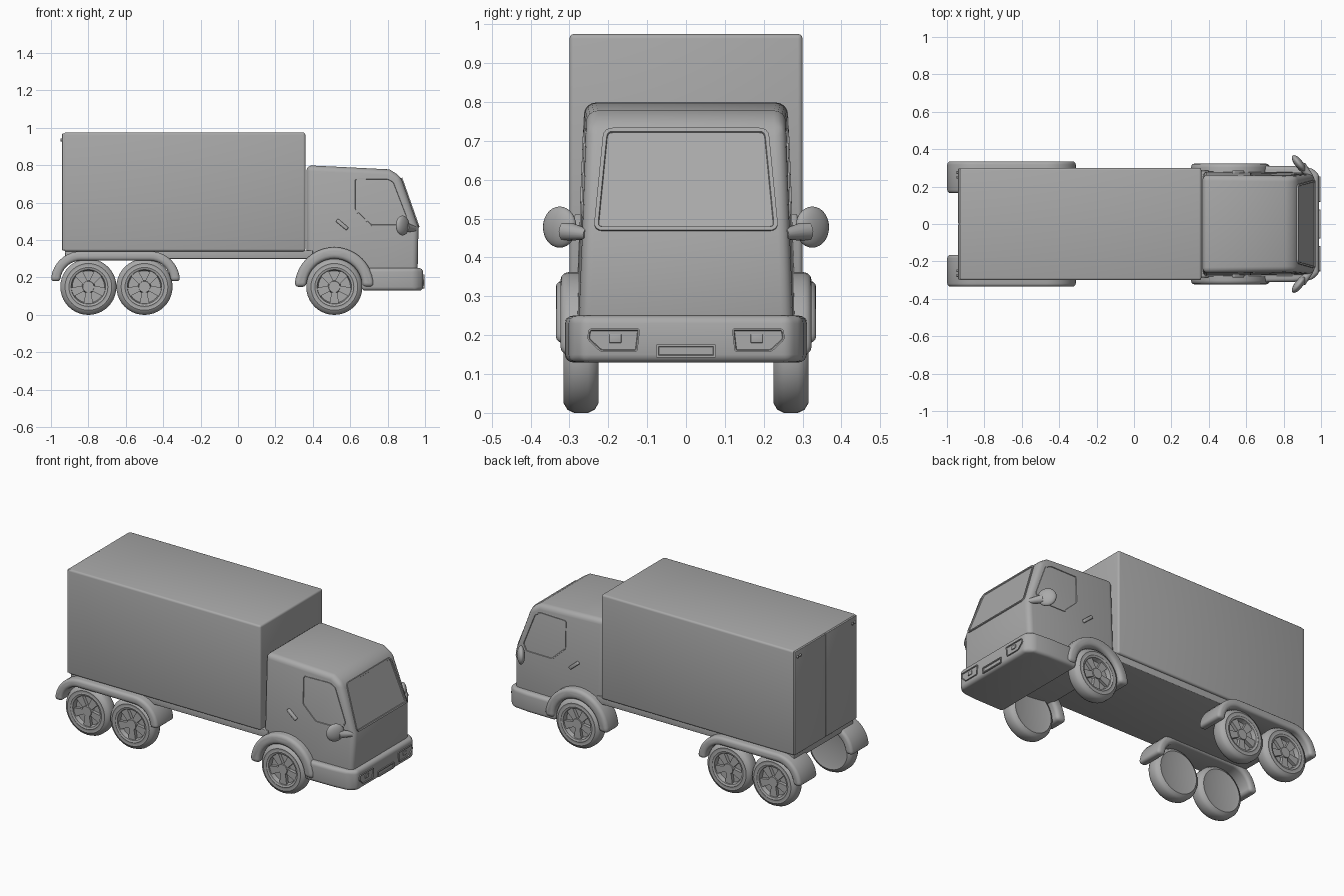
import bpy, bmesh, math
from mathutils import Vector, Matrix

cube = bpy.data.objects.get("Cube")
if cube:
    bpy.data.objects.remove(cube, do_unlink=True)

grey = bpy.data.materials.new("plain_grey")
grey.use_nodes = True
GREY = (0.4, 0.4, 0.4, 1)
grey.diffuse_color = GREY
for node in grey.node_tree.nodes:
    if node.type == 'BSDF_PRINCIPLED':
        node.inputs["Base Color"].default_value = GREY


def finish(name, bm, bevel=0, segments=3, matrix=None):
    """Bevel the hard edges, then turn the bmesh into a shaded object."""
    bmesh.ops.recalc_face_normals(bm, faces=bm.faces)
    if bevel:
        hard = [e for e in bm.edges if e.is_manifold and e.calc_face_angle(0) > math.radians(30)]
        bmesh.ops.bevel(bm, geom=hard, offset=bevel, segments=segments,
                        profile=0.5, affect='EDGES', clamp_overlap=True)
    if matrix:
        bm.transform(matrix)
    mesh = bpy.data.meshes.new(name)
    bm.to_mesh(mesh)
    bm.free()
    mesh.materials.append(grey)
    obj = bpy.data.objects.new(name, mesh)
    bpy.context.collection.objects.link(obj)
    bpy.ops.object.select_all(action='DESELECT')
    obj.select_set(True)
    bpy.context.view_layer.objects.active = obj
    bpy.ops.object.shade_smooth_by_angle(angle=math.radians(40))
    return obj


def loft(bm, first, second):
    """Close two matching outlines into a solid."""
    a = [bm.verts.new(p) for p in first]
    b = [bm.verts.new(p) for p in second]
    bm.faces.new(a)
    bm.faces.new(b[::-1])
    for i in range(len(a)):
        j = (i + 1) % len(a)
        bm.faces.new((a[i], b[i], b[j], a[j]))


def side_prism(name, outline, y0, y1, bevel):
    bm = bmesh.new()
    loft(bm, [(x, y0, z) for x, z in outline], [(x, y1, z) for x, z in outline])
    return finish(name, bm, bevel)


def block(name, x0, x1, y0, y1, z0, z1, bevel):
    return side_prism(name, [(x0, z0), (x1, z0), (x1, z1), (x0, z1)], y0, y1, bevel)


def arc(cx, cz, r, start, end, steps):
    angles = [math.radians(start + (end - start) * i / steps) for i in range(steps + 1)]
    return [(cx + r * math.cos(a), cz + r * math.sin(a)) for a in angles]


def rounded(points, r):
    """Soften the corners of a 3D outline."""
    result = []
    for i, p in enumerate(points):
        before, p, after = Vector(points[i - 1]), Vector(p), Vector(points[(i + 1) % len(points)])
        a = p + (before - p).normalized() * r
        b = p + (after - p).normalized() * r
        for t in (0, 0.25, 0.5, 0.75, 1):
            result.append(a * (1 - t) ** 2 + p * 2 * t * (1 - t) + b * t * t)
    return result


def framed_panel(name, points, outward, corner, rim, height=0.006):
    """Raised rounded frame around a recessed pane."""
    bm = bmesh.new()
    face = bm.faces.new([bm.verts.new(p) for p in rounded(points, corner)])
    face.normal_update()
    if face.normal.dot(Vector(outward)) < 0:
        face.normal_flip()
    normal = face.normal.copy()
    bmesh.ops.translate(bm, verts=bm.verts, vec=normal * -0.004)
    top = bmesh.ops.extrude_face_region(bm, geom=[face], use_keep_orig=True)['geom']
    bmesh.ops.translate(bm, verts=[g for g in top if isinstance(g, bmesh.types.BMVert)],
                        vec=normal * (0.004 + height))
    pane = [g for g in top if isinstance(g, bmesh.types.BMFace)][0]
    bmesh.ops.recalc_face_normals(bm, faces=bm.faces)
    bmesh.ops.inset_individual(bm, faces=[pane], thickness=rim, depth=0)
    bmesh.ops.inset_individual(bm, faces=[pane], thickness=0.002, depth=-0.005)
    return finish(name, bm)


# Cargo body, floor and rear doors
block("cargo_box", -0.932, 0.36, -0.30, 0.30, 0.34, 0.975, 0.012)
block("cargo_floor", -0.925, 0.40, -0.285, 0.285, 0.30, 0.345, 0.004)
for s, label in ((1, "left"), (-1, "right")):
    block(label + "_rear_door", -0.94, -0.92, s * 0.002, s * 0.296, 0.345, 0.97, 0.003)
    for i, y in enumerate((0.25, 0.275)):
        bm = bmesh.new()
        bmesh.ops.create_cone(bm, cap_ends=True, segments=16, radius1=0.009, radius2=0.007, depth=0.014,
                              matrix=Matrix.Translation((-0.941, s * y, 0.935)) @ Matrix.Rotation(-math.pi / 2, 4, 'Y'))
        finish(f"{label}_marker_lamp_{i + 1}", bm)


# Cab with sides leaning inward toward the roof and the nose
def cab_half(x, z):
    return 0.282 - 0.04 * (z - 0.3) - 0.015 * (x - 0.36)


def screen_x(z):
    return 0.965 - (z - 0.47) * 0.095 / 0.27


cab = [(0.366, 0.25), (0.366, 0.80), (0.81, 0.778), (0.87, 0.74), (0.965, 0.47), (0.96, 0.22), (0.70, 0.22)]
bm = bmesh.new()
loft(bm, [(x, -cab_half(x, z), z) for x, z in cab], [(x, cab_half(x, z), z) for x, z in cab])
finish("cab", bm, 0.03, 4)

# Windscreen and side windows
screen = [(-0.238, 0.468), (0.238, 0.468), (0.212, 0.732), (-0.212, 0.732)]
framed_panel("windscreen", [(screen_x(z), y, z) for y, z in screen], (1, 0, 0), 0.025, 0.010)
window = [(0.62, 0.73), (0.80, 0.733), (0.835, 0.715), (0.91, 0.52), (0.885, 0.475), (0.71, 0.475), (0.62, 0.56)]
for s, label in ((1, "left"), (-1, "right")):
    framed_panel(label + "_window", [(x, s * cab_half(x, z), z) for x, z in window], (0, s, 0), 0.012, 0.006, 0.004)

# Bumper wrapping the nose
half = [(0.66, 0.312), (0.85, 0.31), (0.95, 0.30), (0.99, 0.265)]
outline = half + [(x, -y) for x, y in reversed(half)]
bm = bmesh.new()
loft(bm, [(x, y, 0.13) for x, y in outline], [(x, y, 0.25) for x, y in outline])
finish("front_bumper", bm, 0.02, 4)

# Number plate holder and headlights
plate = [(-0.077, 0.142), (0.077, 0.142), (0.077, 0.177), (-0.077, 0.177)]
framed_panel("plate_holder", [(0.99, y, z) for y, z in plate], (1, 0, 0), 0.004, 0.006)
lamp = [(0.125, 0.157), (0.22, 0.157), (0.255, 0.19), (0.25, 0.217), (0.118, 0.217)]
for s, label in ((1, "left"), (-1, "right")):
    framed_panel(label + "_headlight", [(0.99, s * y, z) for y, z in lamp], (1, 0, 0), 0.008, 0.004)
    block(label + "_headlight_bulb", 0.985, 0.996, s * 0.166, s * 0.197, 0.18, 0.202, 0.002)

    # Fenders
    front = arc(0.515, 0.15, 0.212, 180, 0, 20) + arc(0.515, 0.15, 0.15, 0, 180, 20)
    side_prism(label + "_front_fender", front, s * 0.20, s * 0.323, 0.02)
    rear = (arc(-0.84, 0.18, 0.16, 180, 90, 10) + arc(-0.47, 0.18, 0.16, 90, 0, 10)
            + arc(-0.47, 0.18, 0.11, 0, 90, 10) + arc(-0.84, 0.18, 0.11, 90, 180, 10))
    side_prism(label + "_rear_fender", rear, s * 0.165, s * 0.335, 0.018)

    # Door handle
    bm = bmesh.new()
    bmesh.ops.create_cube(bm, size=1, matrix=Matrix.Diagonal((0.075, 0.024, 0.02, 1)))
    finish(label + "_door_handle", bm, 0.006, 3,
           Matrix.Translation((0.557, s * 0.275, 0.483)) @ Matrix.Rotation(math.radians(40), 4, 'Y'))

    # Mirror shell and its arm
    bm = bmesh.new()
    bmesh.ops.create_uvsphere(bm, u_segments=24, v_segments=14, radius=1,
                              matrix=Matrix.Diagonal((0.052, 0.022, 0.053, 1)))
    finish(label + "_mirror", bm, 0, 3, Matrix.Translation((0.88, s * 0.325, 0.478))
           @ Matrix.Rotation(s * math.radians(128), 4, 'Z'))
    bm = bmesh.new()
    start, end = Vector((0.945, s * 0.255, 0.46)), Vector((0.895, s * 0.31, 0.468))
    turn = (end - start).to_track_quat('Z', 'Y').to_matrix().to_4x4()
    bmesh.ops.create_cone(bm, cap_ends=True, segments=16, radius1=0.014, radius2=0.026,
                          depth=(end - start).length,
                          matrix=Matrix.Translation((start + end) / 2) @ turn)
    finish(label + "_mirror_arm", bm)

# Wheels: turned tyre and rim with five flared spokes and a hub
section = [(0, 0.235), (0.10, 0.23), (0.125, 0.225), (0.142, 0.235), (0.15, 0.252), (0.15, 0.288),
           (0.142, 0.305), (0.125, 0.315), (0.110, 0.312), (0.104, 0.315), (0.092, 0.311),
           (0.086, 0.285), (0, 0.285)]
for axle, x in (("front", 0.515), ("middle", -0.50), ("back", -0.80)):
    for s, label in ((1, "left"), (-1, "right")):
        bm = bmesh.new()
        verts = [bm.verts.new((r, y, 0)) for r, y in section]
        edges = [bm.edges.new(pair) for pair in zip(verts, verts[1:])]
        bmesh.ops.spin(bm, geom=verts + edges, cent=(0, 0, 0), axis=(0, 1, 0),
                       angle=math.tau, steps=40)
        bmesh.ops.remove_doubles(bm, verts=bm.verts, dist=0.0001)
        for i in range(5):
            spin = Matrix.Rotation(math.tau * i / 5 + math.pi / 2, 3, 'Y')
            spoke = [(0.015, -0.013), (0.092, -0.025), (0.092, 0.025), (0.015, 0.013)]
            loft(bm, [spin @ Vector((a, 0.28, b)) for a, b in spoke],
                 [spin @ Vector((a, 0.304, b)) for a, b in spoke])
        bmesh.ops.create_cone(bm, cap_ends=True, segments=24, radius1=0.036, radius2=0.03, depth=0.03,
                              matrix=Matrix.Translation((0, 0.295, 0)) @ Matrix.Rotation(-math.pi / 2, 4, 'X'))
        place = Matrix.Translation((x, 0, 0.15)) @ Matrix.Diagonal((1, s, 1, 1))
        bm.transform(place)
        finish(f"{axle}_{label}_wheel", bm)
